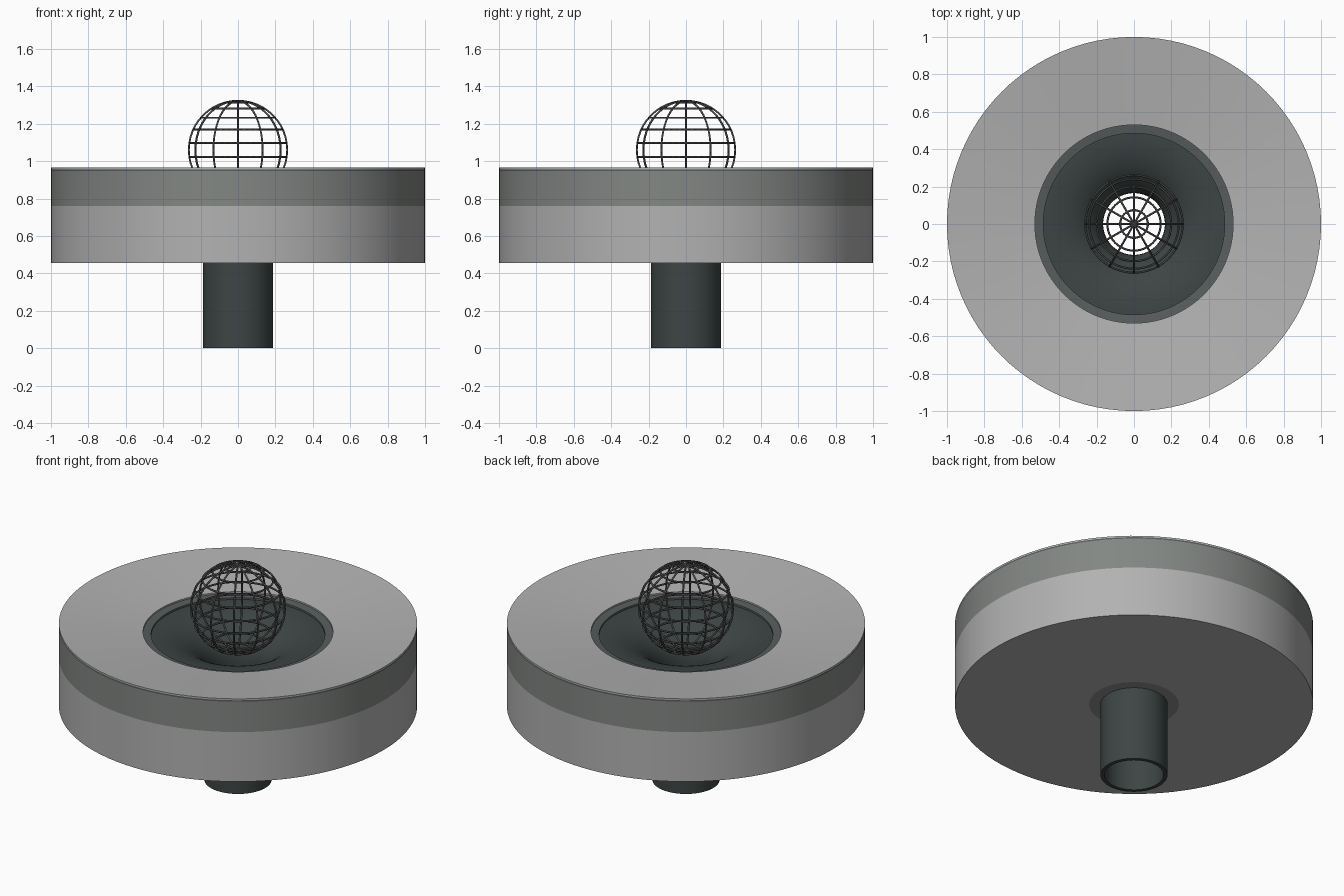
import bpy, bmesh, math

if "Cube" in bpy.data.objects:
    bpy.data.objects.remove(bpy.data.objects["Cube"])

SIDES = 96
AXIS_Z = 1.06     # centre of the wire ball
BALL_R = 0.263
WIRE = 0.0055


def material(name, rgb):
    m = bpy.data.materials.new(name)
    m.diffuse_color = (*rgb, 1)
    m.use_nodes = True
    m.node_tree.nodes["Principled BSDF"].inputs["Base Color"].default_value = m.diffuse_color
    return m


concrete = material("light concrete", (0.45, 0.445, 0.45))
insulation = material("green grey insulation", (0.225, 0.24, 0.228))
membrane = material("dark membrane", (0.095, 0.108, 0.108))
grout = material("grey grout", (0.27, 0.27, 0.27))
iron = material("dark cast iron", (0.046, 0.060, 0.058))
steel = material("wire steel", (0.07, 0.07, 0.07))


def lathe(name, profile, mat, sides=SIDES):
    """Spin a closed (radius, z) profile round the z axis."""
    bm = bmesh.new()
    rings = []
    for r, z in profile:
        rings.append([bm.verts.new((r * math.cos(2 * math.pi * i / sides),
                                    r * math.sin(2 * math.pi * i / sides), z))
                      for i in range(sides)])
    for a, b in zip(rings, rings[1:] + rings[:1]):
        for i in range(sides):
            j = (i + 1) % sides
            bm.faces.new((a[i], a[j], b[j], b[i]))
    bmesh.ops.recalc_face_normals(bm, faces=bm.faces)
    me = bpy.data.meshes.new(name)
    bm.to_mesh(me)
    bm.free()
    me.materials.append(mat)
    ob = bpy.data.objects.new(name, me)
    bpy.context.collection.objects.link(ob)
    bpy.context.view_layer.objects.active = ob
    ob.select_set(True)
    bpy.ops.object.shade_smooth_by_angle(angle=math.radians(30))
    ob.select_set(False)
    return ob


# Roof layers, sloping down towards the drain
lathe("concrete_slab", [(0.25, 0.455), (1, 0.455), (1, 0.76), (0.25, 0.76)], concrete)
lathe("grout_collar", [(0.18, 0.455), (0.25, 0.455), (0.25, 0.62), (0.18, 0.62)], grout)
lathe("insulation_layer", [(0.53, 0.76), (1, 0.76), (1, 0.947), (0.53, 0.89)], insulation)
lathe("membrane_layer", [(0.485, 0.878), (0.53, 0.89), (1, 0.947), (1, 0.956),
                         (0.53, 0.903), (0.485, 0.896)], membrane)
lathe("top_screed", [(0.53, 0.903), (1, 0.956), (1, 0.965), (0.53, 0.912)], concrete)

# Bell-mouthed drain body running into the outlet pipe
mouth = [(0.485 - 0.32 * math.sin(t), 0.65 + 0.235 * math.cos(t))
         for t in (math.pi / 2 * i / 14 for i in range(15))]
lathe("drain_body", [(0.165, 0), (0.187, 0), (0.187, 0.62), (0.53, 0.78), (0.53, 0.885)]
      + mouth, iron)

# Wire ball strainer: 12 meridians and 10 hoops
cu = bpy.data.curves.new("wire_ball", "CURVE")
cu.dimensions = "3D"
cu.bevel_depth = WIRE
cu.bevel_resolution = 1


def loop(points):
    s = cu.splines.new("POLY")
    s.points.add(len(points) - 1)
    for p, co in zip(s.points, points):
        p.co = (*co, 1)
    s.use_cyclic_u = True


N = 48
turn = [2 * math.pi * i / N for i in range(N)]
for k in range(6):
    a = math.pi * k / 6
    loop([(BALL_R * math.cos(t) * math.cos(a), BALL_R * math.cos(t) * math.sin(a),
           AXIS_Z + BALL_R * math.sin(t)) for t in turn])
for k in range(1, 11):
    lat = math.pi * (k / 11 - 0.5)
    r, z = BALL_R * math.cos(lat), AXIS_Z + BALL_R * math.sin(lat)
    loop([(r * math.cos(t), r * math.sin(t), z) for t in turn])
cu.materials.append(steel)
ball = bpy.data.objects.new("wire_ball", cu)
bpy.context.collection.objects.link(ball)
